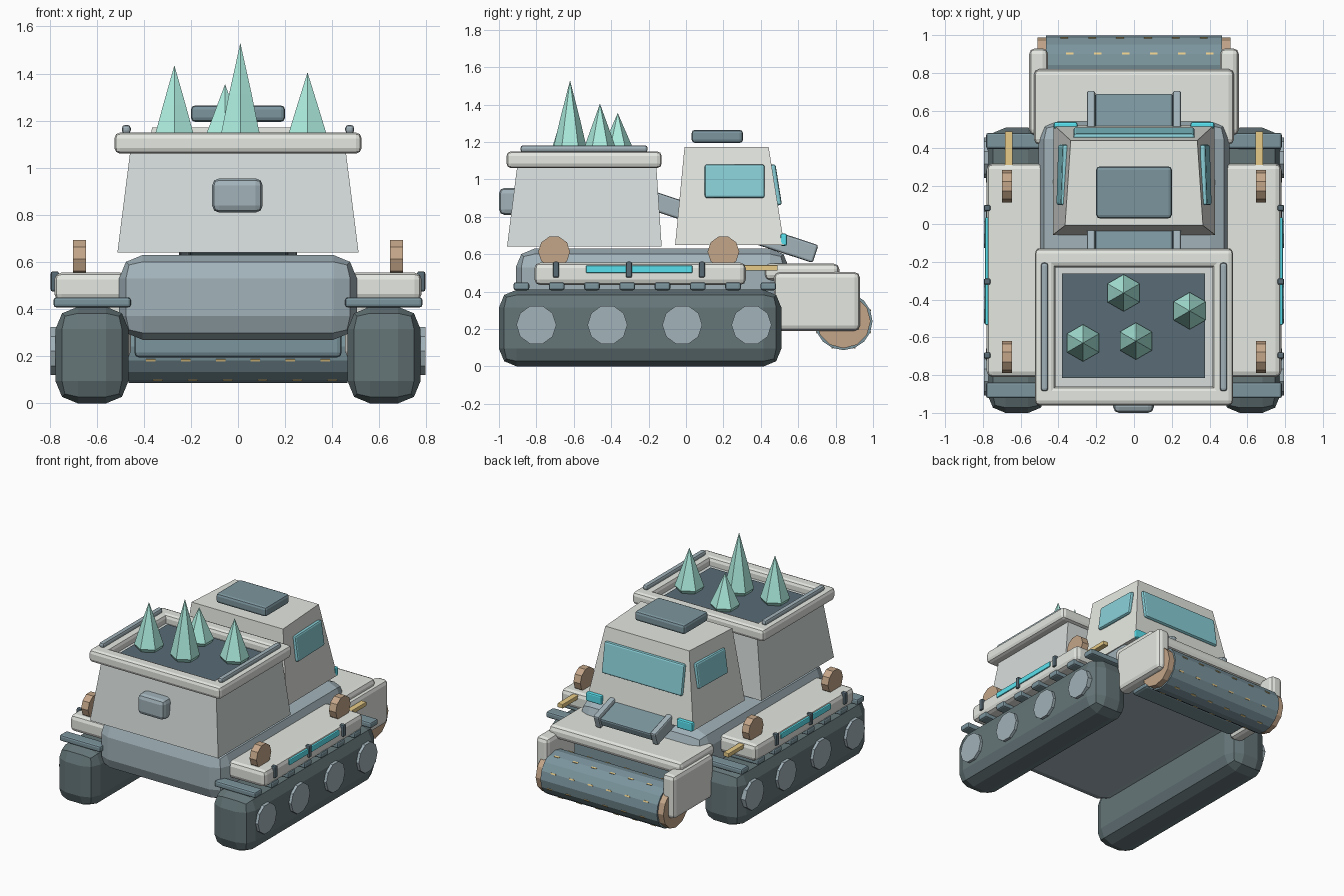
import bpy, bmesh
from math import pi, sin, cos, atan2
from mathutils import Vector

if "Cube" in bpy.data.objects:
    bpy.data.objects.remove(bpy.data.objects["Cube"])

COLOURS = dict(dark=(.13, .18, .19), teal=(.2, .3, .34), steel=(.36, .45, .49), light=(.78, .8, .75),
               shell=(.68, .73, .72), glass=(.25, .62, .68), cyan=(.1, .75, .85), bronze=(.55, .38, .25),
               gold=(.8, .6, .25), crystal=(.42, .85, .74), floor=(.1, .15, .18))
MATS = {}
for key, rgb in COLOURS.items():
    MATS[key] = bpy.data.materials.new(key)
    MATS[key].diffuse_color = (*rgb, 1)


def finish(name, bm, mat, loc=(0, 0, 0), rot=(0, 0, 0), bevel=0, segs=2):
    bmesh.ops.recalc_face_normals(bm, faces=bm.faces)
    me = bpy.data.meshes.new(name)
    bm.to_mesh(me)
    bm.free()
    me.materials.append(MATS[mat])
    ob = bpy.data.objects.new(name, me)
    ob.location, ob.rotation_euler = loc, rot
    bpy.context.collection.objects.link(ob)
    if bevel:
        m = ob.modifiers.new("Bevel", 'BEVEL')
        m.width, m.segments = bevel, segs
    return ob


def box(name, mat, x, y, z, bevel=0, rot=(0, 0, 0), segs=2):
    """Box from (min, max) ranges."""
    bm = bmesh.new()
    bmesh.ops.create_cube(bm, size=1)
    bmesh.ops.scale(bm, verts=bm.verts, vec=[r[1] - r[0] for r in (x, y, z)])
    return finish(name, bm, mat, [(r[0] + r[1]) / 2 for r in (x, y, z)], rot, bevel, segs)


def disc(name, mat, x, y, z, r, sides, bevel=0):
    """Cylinder lying along x."""
    bm = bmesh.new()
    bmesh.ops.create_cone(bm, cap_ends=True, segments=sides, radius1=r, radius2=r, depth=x[1] - x[0])
    return finish(name, bm, mat, ((x[0] + x[1]) / 2, y, z), (0, pi / 2, 0), bevel, 1)


def taper(name, mat, low, high):
    """Tapered block: each ring is (half width at rear, half width at nose, y0, y1, z)."""
    bm = bmesh.new()
    rings = [[bm.verts.new(c) for c in ((-a, y0, z), (a, y0, z), (b, y1, z), (-b, y1, z))]
             for a, b, y0, y1, z in (low, high)]
    for r in rings:
        bm.faces.new(r)
    for i in range(4):
        j = (i + 1) % 4
        bm.faces.new((rings[0][i], rings[0][j], rings[1][j], rings[1][i]))
    return finish(name, bm, mat)


def crystal(name, x, y, top):
    bm = bmesh.new()
    base = 1.1
    rings = [[bm.verts.new((x + r * sin(i * pi / 3), y + r * cos(i * pi / 3), z)) for i in range(6)]
             for r, z in ((.08, base), (.098, base + .03), (.055, base + (top - base) * .5))]
    tip = bm.verts.new((x, y, top))
    bm.faces.new(rings[0])
    for i in range(6):
        j = (i + 1) % 6
        for a, b in zip(rings, rings[1:]):
            bm.faces.new((a[i], a[j], b[j], b[i]))
        bm.faces.new((rings[2][i], rings[2][j], tip))
    finish(name, bm, 'crystal')


def side(s, a, b):
    return tuple(sorted((s * a, s * b)))


# Hull
box("hull", 'steel', (-.505, .505), (-.91, .55), (.27, .63), .1)

# Running gear and fenders on both sides
for s in (-1, 1):
    box("track", 'dark', side(s, .465, .775), (-1, .51), (0, .41), .095)
    for y in (-.80, -.42, -.02, .35):
        disc("road_wheel", 'steel', side(s, .75, .795), y, .222, .107, 10)
    for i in range(8):
        y = -.88 + i * .1886
        box("tread_cleat", 'teal', side(s, .455, .783), (y - .042, y + .042), (.407, .45), .012)
    box("fender", 'light', side(s, .47, .78), (-.81, .32), (.435, .555), .03)
    box("fender_light", 'cyan', side(s, .765, .788), (-.535, .035), (.5, .54), .006)
    for y in (-.695, -.305, .085):
        box("fender_clip", 'floor', side(s, .76, .795), (y - .016, y + .016), (.475, .56), .008)
    for y in (-.705, .2):
        disc("fender_gear", 'bronze', side(s, .645, .7), y, .613, .085, 10)
    box("gold_prong", 'gold', side(s, .642, .684), (.29, .49), (.512, .542), .004)
    # Roller arms and caps
    box("roller_arm", 'light', side(s, .455, .555), (.47, .93), (.19, .505), .03)
    disc("roller_cap", 'bronze', side(s, .46, .51), .842, .242, .145, 12)

# Front roller with studs
disc("roller", 'teal', (-.465, .465), .842, .242, .155, 16)
for k in range(8):
    a = (k + .5) * pi / 4
    for i in range(6):
        x = -.37 + i * .148 + (k % 2) * .03
        y, z = .842 + .153 * cos(a), .242 + .153 * sin(a)
        box("roller_stud", 'gold', (x - .02, x + .02), (y - .005, y + .005),
            (z - .005, z + .005), rot=(a, 0, 0))
box("roller_crossbar", 'teal', (-.44, .44), (.5, .66), (.195, .47), .02)
box("nose_deck", 'light', (-.53, .53), (.42, .82), (.46, .55), .03)

# Conveyor running from hopper, under the cab, to the nose
tilt = -atan2(.275, .84)
for name, mat, xr, h, ln in (("conveyor_belt", 'teal', (-.205, .205), .03, .54),
                             ("conveyor_rail", 'steel', (-.25, -.205), .05, .55),
                             ("conveyor_rail", 'steel', (.205, .25), .05, .55)):
    box(name, mat, xr, (.17 - ln, .17 + ln), (.772 - h, .772 + h), .012, (tilt, 0, 0))

# Hopper: body, floor, rim and rails
taper("hopper_body", 'shell', (.512, .512, -.957, -.13, .64), (.455, .455, -.9, -.16, 1.09))
box("hopper_floor", 'floor', (-.38, .375), (-.815, -.262), (1.08, 1.105))
for s in (-1, 1):
    box("hopper_rim_side", 'light', side(s, .415, .525), (-.96, -.13), (1.06, 1.15), .025)
    yr = (-.96, -.86) if s < 0 else (-.23, -.13)
    box("hopper_rim_end", 'light', (-.525, .525), yr, (1.06, 1.15), .025)
    box("hopper_rail", 'steel', side(s, .455, .493), (-.885, -.205), (1.145, 1.182), .014)
box("hopper_latch", 'steel', (-.11, .105), (-1, -.88), (.81, .955), .03)

# Crystals in the hopper
for x, y, top in ((-.27, -.63, 1.435), (.01, -.62, 1.53), (-.055, -.365, 1.355), (.295, -.46, 1.405)):
    crystal("crystal", x, y, top)

# Cab
taper("cab", 'light', (.43, .425, -.058, .525, .65), (.365, .335, -.008, .442, 1.172))
box("roof_hatch", 'teal', (-.2, .2), (.03, .305), (1.195, 1.265), .018)
box("windshield", 'glass', (-.32, .32), (.458, .496), (.86, 1.08), .012, (.157, 0, 0))
for s in (-1, 1):
    box("side_window", 'glass', side(s, .361, .395), (.1, .42), (.9, 1.08), .012, (0, -s * .14, s * .03))
    box("headlight", 'cyan', side(s, .3, .425), (.505, .54), (.645, .71), .01)

for m in bpy.data.materials:
    if m.users and not m.is_grease_pencil:
        m.use_nodes = True
        m.node_tree.nodes["Principled BSDF"].inputs["Base Color"].default_value = m.diffuse_color
